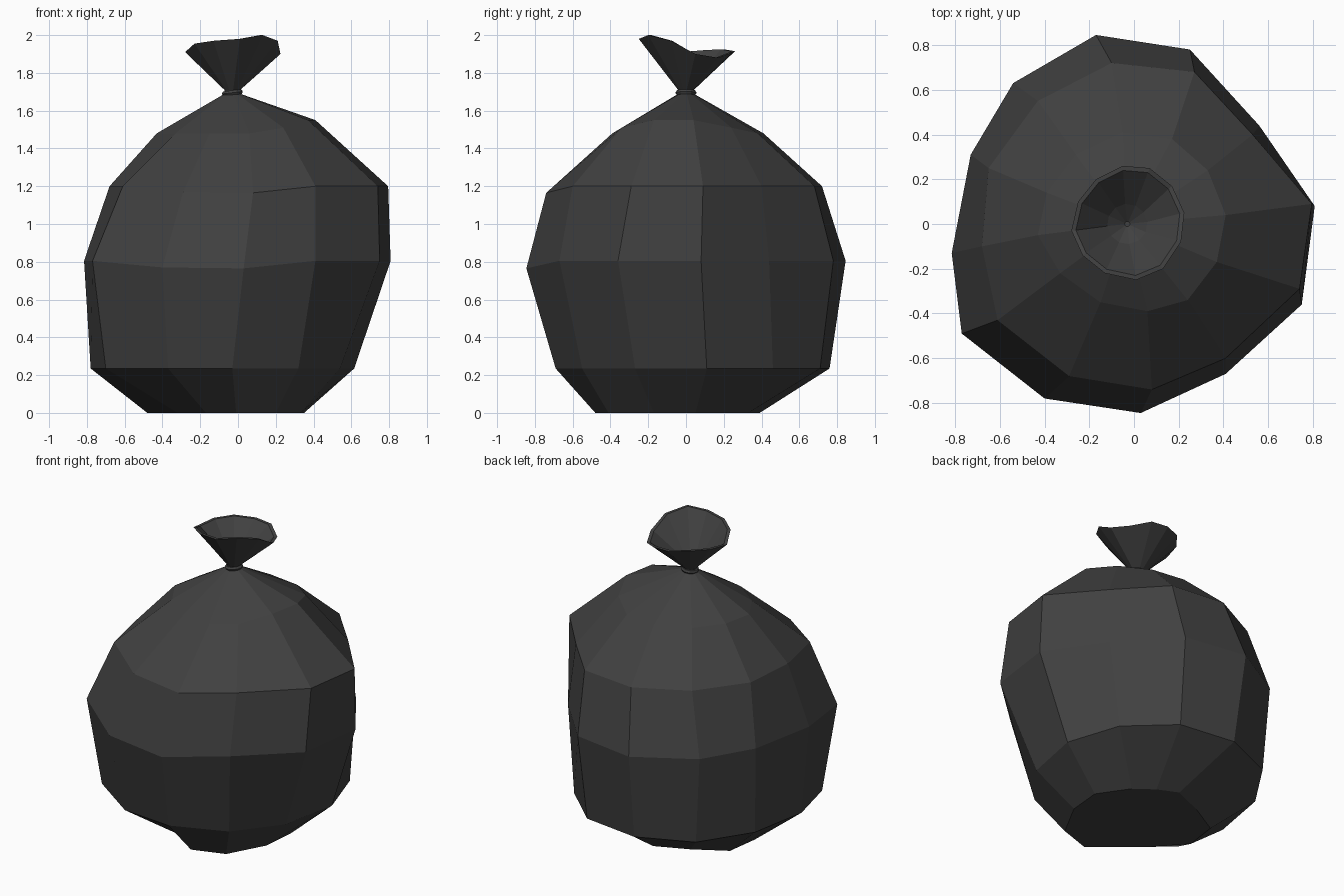
import bpy, bmesh, math

if "Cube" in bpy.data.objects:
    bpy.data.objects.remove(bpy.data.objects["Cube"])

mat = bpy.data.materials.new("dark_plastic")
mat.diffuse_color = (0.052, 0.052, 0.052, 1)
mat.use_nodes = True
mat.node_tree.nodes["Principled BSDF"].inputs["Base Color"].default_value = mat.diffuse_color


def circle(cx, cy, r, z, n=12):
    return [(cx + r * math.cos(math.radians(6 + 360 * i / n)),
             cy + r * math.sin(math.radians(6 + 360 * i / n)), z) for i in range(n)]


def level(points, z, changes=None):
    # lift a flat outline to height z, with a few corners at other heights
    changes = changes or {}
    return [(x, y, changes.get(i, z)) for i, (x, y) in enumerate(points)]


def loft(name, rings):
    # skin a stack of equal-sided rings and close both ends
    bm = bmesh.new()
    loops = [[bm.verts.new(p) for p in ring] for ring in rings]
    n = len(loops[0])
    for a, b in zip(loops, loops[1:]):
        for i in range(n):
            j = (i + 1) % n
            bm.faces.new((a[i], a[j], b[j], b[i]))
    bm.faces.new(loops[0][::-1])
    bm.faces.new(loops[-1])
    bmesh.ops.recalc_face_normals(bm, faces=bm.faces)
    mesh = bpy.data.meshes.new(name)
    bm.to_mesh(mesh)
    bm.free()
    mesh.materials.append(mat)
    ob = bpy.data.objects.new(name, mesh)
    bpy.context.collection.objects.link(ob)
    return ob


# Sack: irregular 12-sided outlines, counter-clockwise from the right
base = [(.35, .05), (.22, .24), (.10, .33), (-.03, .39), (-.24, .30), (-.45, .18),
        (-.48, -.04), (-.32, -.22), (-.17, -.35), (-.01, -.48), (.20, -.41), (.33, -.17)]
low = [(.615, .11), (.50, .46), (.23, .71), (-.15, .76), (-.50, .61), (-.71, .29),
       (-.78, -.10), (-.70, -.43), (-.37, -.66), (-.03, -.69), (.32, -.55), (.54, -.27)]
belly = [(.808, .08), (.56, .44), (.25, .78), (-.17, .845), (-.54, .63), (-.73, .31),
         (-.815, -.13), (-.77, -.49), (-.40, -.78), (.03, -.845), (.41, -.67), (.75, -.36)]
shoulder = [(.795, .09), (.53, .40), (.27, .68), (-.10, .72), (-.43, .55), (-.65, .25),
            (-.68, -.10), (-.61, -.43), (-.29, -.68), (.08, -.74), (.41, -.60), (.74, -.29)]
crown = [(.41, .04), (.33, .24), (.17, .38), (-.05, .41), (-.26, .31), (-.39, .14),
         (-.43, -.05), (-.33, -.22), (-.15, -.35), (.06, -.39), (.24, -.34), (.37, -.17)]

loft("sack", [
    level(base, 0),
    level(low, .235),
    level(belly, .805, {8: .77, 9: .765}),
    level(shoulder, 1.2, {8: 1.17, 9: 1.165}),
    level(crown, 1.48, {0: 1.55, 11: 1.55, 10: 1.51, 1: 1.51}),
    circle(-.03, 0, .04, 1.69),
])

# Flared, open mouth above the tie, with a thin wall
rim = [(.225, .05, 1.90), (.17, .17, 1.88), (.07, .25, 1.91), (-.05, .26, 1.915),
       (-.17, .20, 1.925), (-.25, .10, 1.92), (-.28, -.03, 1.91), (-.23, -.14, 1.955),
       (-.13, -.22, 1.97), (.01, -.25, 1.98), (.13, -.20, 2.0), (.21, -.08, 1.97)]
inner_rim = [(-.03 + (x + .03) * .92, y * .92, z) for x, y, z in rim]
loft("mouth", [circle(-.03, 0, .038, 1.69), circle(-.03, 0, .042, 1.71), rim,
               inner_rim, circle(-.03, 0, .09, 1.785), circle(-.03, 0, .012, 1.73)])

# Tie around the neck
bpy.ops.mesh.primitive_torus_add(location=(-.03, 0, 1.695), rotation=(0, -.12, 0),
                                 major_segments=12, minor_segments=6,
                                 major_radius=.042, minor_radius=.014)
tie = bpy.context.object
tie.name = "tie"
tie.data.materials.append(mat)
